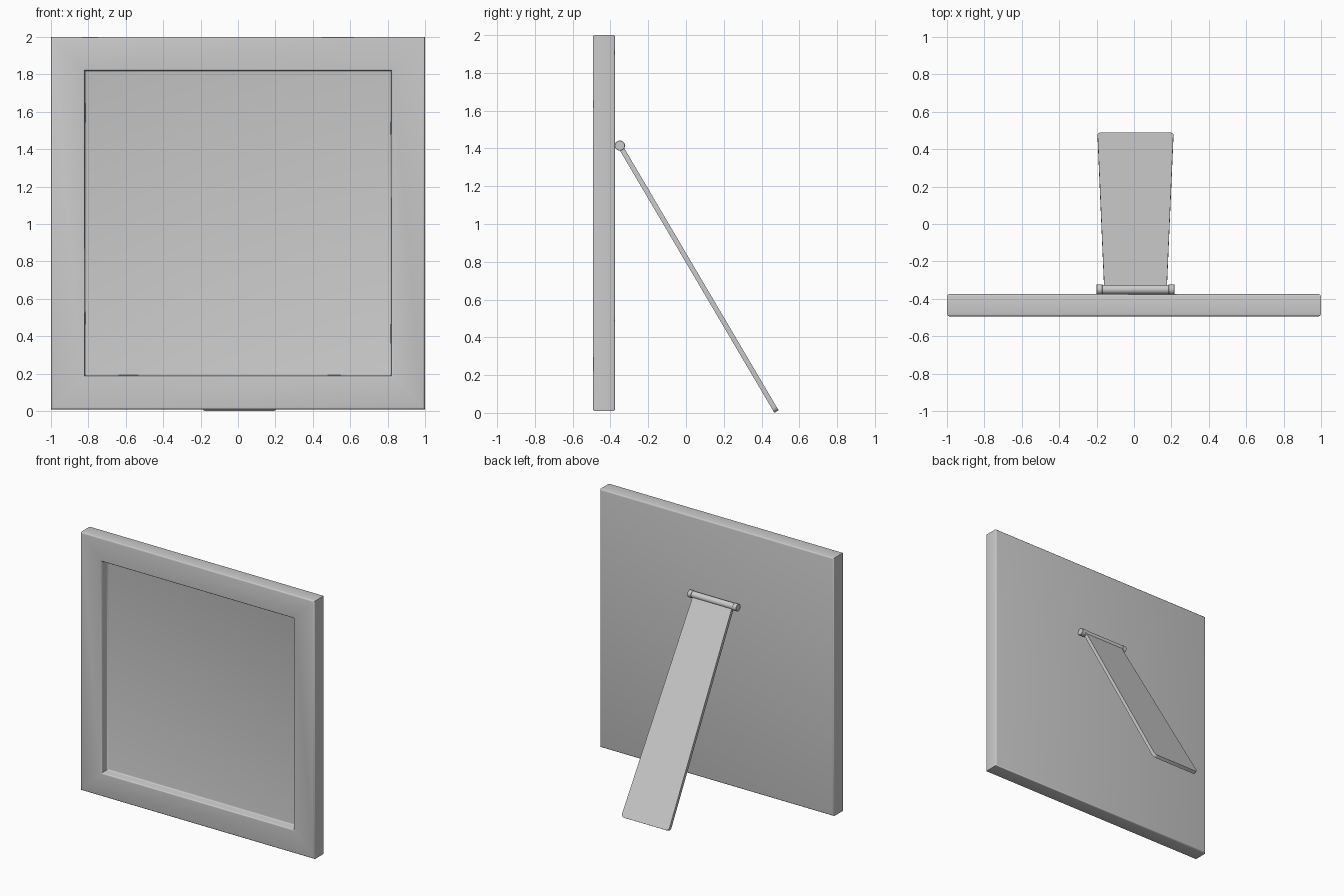
import bpy, bmesh, math
from mathutils import Vector, Matrix

if "Cube" in bpy.data.objects:
    bpy.data.objects.remove(bpy.data.objects["Cube"])


def finish(bm, name, smooth=True):
    bmesh.ops.recalc_face_normals(bm, faces=bm.faces)
    me = bpy.data.meshes.new(name)
    bm.to_mesh(me)
    bm.free()
    ob = bpy.data.objects.new(name, me)
    bpy.context.collection.objects.link(ob)
    if smooth:
        bpy.ops.object.select_all(action='DESELECT')
        ob.select_set(True)
        bpy.context.view_layer.objects.active = ob
        bpy.ops.object.shade_smooth_by_angle(angle=math.radians(35))
    return ob


# Frame: concentric rectangles (inset, y) from back panel round to recess floor
BACK, FRONT, FLOOR, B = -0.375, -0.493, -0.425, 0.010
OPEN = 0.172
HX, HZ, CZ = 0.998, 0.995, 1.005


def corner(cx, cy, start, end, r=B, n=3):
    return [(cx + r * math.cos(math.radians(start + (end - start) * i / n)),
             cy + r * math.sin(math.radians(start + (end - start) * i / n)))
            for i in range(n + 1)]


profile = (corner(B, BACK - B, 90, 180)
           + corner(B, FRONT + B, 180, 270)
           + corner(OPEN - 0.002, FRONT + B, 270, 360)
           + corner(OPEN + B + 0.008, FLOOR - B, 180, 90))
bm = bmesh.new()
rings = [[bm.verts.new((sx * (HX - i), y, CZ + sz * (HZ - i)))
          for sx, sz in ((-1, -1), (1, -1), (1, 1), (-1, 1))] for i, y in profile]
for a, b in zip(rings, rings[1:]):
    for k in range(4):
        bm.faces.new((a[k], a[(k + 1) % 4], b[(k + 1) % 4], b[k]))
bm.faces.new(rings[0])
bm.faces.new(rings[-1])
finish(bm, "picture_frame")

# Hinge: central barrel and two end knuckles
CX, hinge = 0.008, Vector((0.008, -0.350, 1.415))


def cylinder(name, x0, x1, r):
    bm = bmesh.new()
    bmesh.ops.create_cone(bm, cap_ends=True, segments=32, radius1=r, radius2=r, depth=x1 - x0)
    rims = [e for e in bm.edges if abs(e.verts[0].co.z - e.verts[1].co.z) < 1e-5]
    bmesh.ops.bevel(bm, geom=rims, offset=0.002, segments=1, affect='EDGES')
    bm.transform(Matrix.Translation(((x0 + x1) / 2, hinge.y, hinge.z))
                 @ Matrix.Rotation(math.pi / 2, 4, 'Y'))
    finish(bm, name)


cylinder("hinge_barrel", CX - 0.178, CX + 0.178, 0.025)
for side, s in (("left", -1), ("right", 1)):
    a, b = sorted((CX + s * 0.177, CX + s * 0.209))
    cylinder("hinge_knuckle_" + side, a, b, 0.027)

# Support leg: tapered board with rounded foot corners, sloping from the hinge
foot = Vector((CX, 0.479, 0.007))
length = (foot - hinge).length
along = (foot - hinge).normalized()
across = Vector((1, 0, 0))
normal = across.cross(along)
bm = bmesh.new()
outline = [(-0.167, 0), (0.167, 0), (0.203, length), (-0.203, length)]
T = 0.013
low, high = ([bm.verts.new(hinge + across * u + along * v + normal * t)
              for u, v in outline] for t in (-T, T))
bm.faces.new(low)
bm.faces.new(high)
for k in range(4):
    bm.faces.new((low[k], low[(k + 1) % 4], high[(k + 1) % 4], high[k]))
bm.edges.index_update()
foot_edges = [bm.edges.get((low[k], high[k])) for k in (2, 3)]
bmesh.ops.bevel(bm, geom=foot_edges, offset=0.025, segments=5, profile=0.5, affect='EDGES')
finish(bm, "support_leg")
